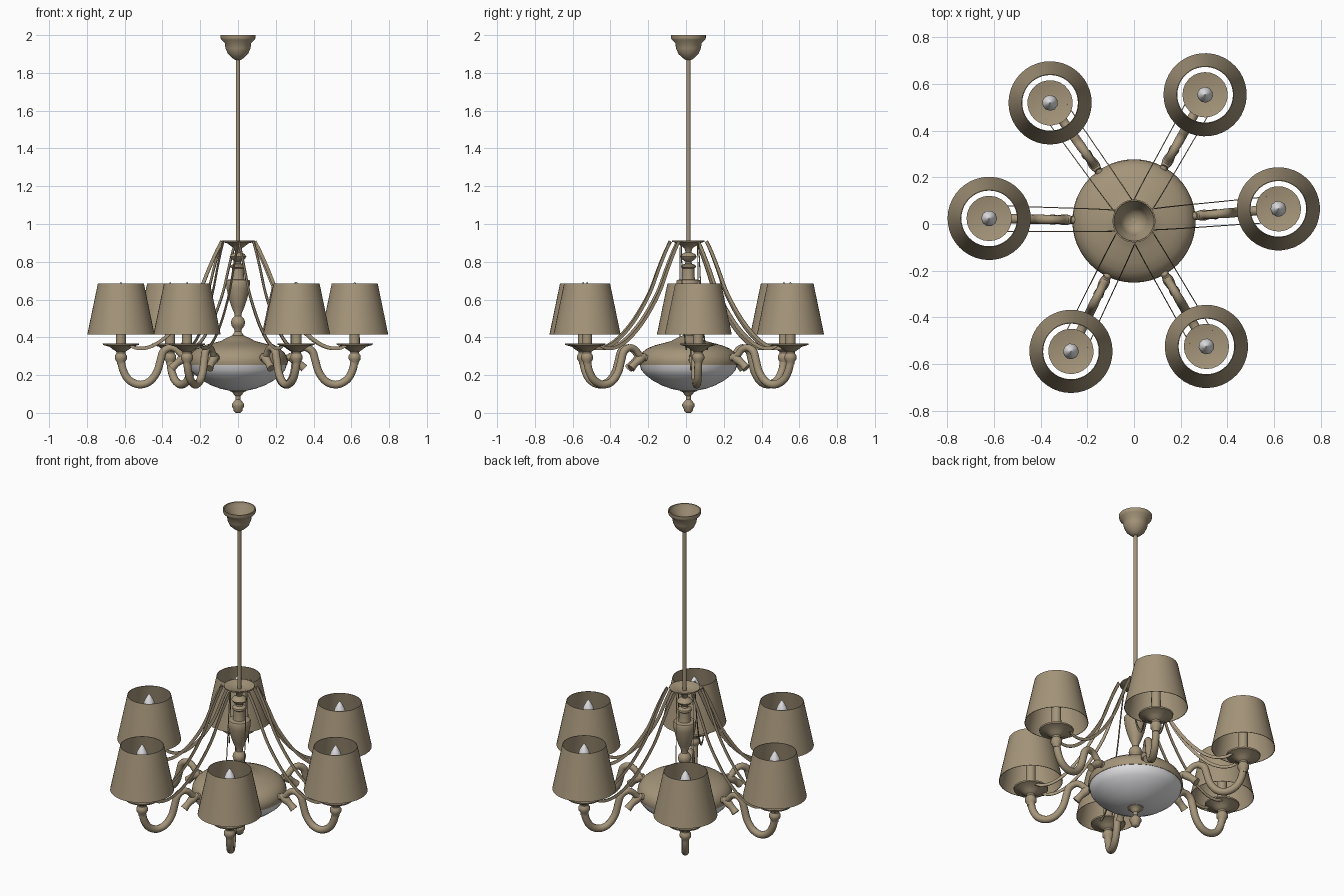
import bpy, math
from mathutils import Vector, Matrix

if "Cube" in bpy.data.objects:
    bpy.data.objects.remove(bpy.data.objects["Cube"])

CENTRE = Vector((0, 0.013, 0))
ARM_ANGLES = (4.8, 60.6, 125.4, 179, 244.2, 300)
ARM_R = 0.62


def material(name, rgb):
    m = bpy.data.materials.new(name)
    m.diffuse_color = (*rgb, 1)
    m.use_nodes = True
    m.node_tree.nodes["Principled BSDF"].inputs["Base Color"].default_value = m.diffuse_color
    return m


BRONZE = material("antique_bronze", (0.376, 0.301, 0.195))
GLASS = material("frosted_white", (0.80, 0.80, 0.82))


def add(name, mesh, angle=0.0):
    ob = bpy.data.objects.new(name, mesh)
    bpy.context.collection.objects.link(ob)
    ob.matrix_world = Matrix.Translation(CENTRE) @ Matrix.Rotation(math.radians(angle), 4, 'Z')
    return ob


def make_mesh(name, rings, mat, caps=True, wrap=False):
    n = len(rings[0])
    verts = [v for ring in rings for v in ring]
    faces = []
    last = len(rings) if wrap else len(rings) - 1
    for i in range(last):
        a, b = i * n, ((i + 1) % len(rings)) * n
        for j in range(n):
            k = (j + 1) % n
            faces.append((a + j, a + k, b + k, b + j))
    if caps and not wrap:
        faces.append(tuple(reversed(range(n))))
        faces.append(tuple(range(len(verts) - n, len(verts))))
    me = bpy.data.meshes.new(name)
    me.from_pydata(verts, [], faces)
    me.materials.append(mat)
    return me


def lathe(name, profile, mat, sides=32, x=0.0, caps=True, wrap=False):
    """Revolve (radius, z) points, listed bottom to top, about a vertical axis."""
    rings = [[(x + r * math.cos(2 * math.pi * j / sides), r * math.sin(2 * math.pi * j / sides), z)
              for j in range(sides)] for r, z in profile]
    return make_mesh(name, rings, mat, caps, wrap)


def smooth_path(pts, steps):
    """Catmull-Rom interpolation through tuples."""
    v = [Vector(p) for p in pts]
    v = [2 * v[0] - v[1]] + v + [2 * v[-1] - v[-2]]
    out = []
    for i in range(1, len(v) - 2):
        a, b, c, d = v[i - 1:i + 3]
        for s in range(steps):
            t = s / steps
            out.append(0.5 * (2 * b + (c - a) * t + (2 * a - 5 * b + 4 * c - d) * t * t
                              + (3 * b - a - 3 * c + d) * t ** 3))
    out.append(v[-2])
    return out


def sweep(name, pts, mat, sides=12, steps=5, lateral=None, offsets=(0, 0)):
    """Sweep along (r, z, half width) points lying in a vertical plane."""
    path = smooth_path(pts, steps)
    rings = []
    for i, p in enumerate(path):
        q, o = path[min(i + 1, len(path) - 1)], path[max(i - 1, 0)]
        t = Vector((q.x - o.x, q.y - o.y)).normalized()
        y = offsets[0] + (offsets[1] - offsets[0]) * i / (len(path) - 1)
        k = math.sqrt(2) if sides == 4 else 1
        ring = []
        for j in range(sides):
            a = 2 * math.pi * (j + 0.5) / sides
            u, w = k * p.z * math.cos(a), k * (lateral or p.z) * math.sin(a)
            ring.append((p.x - t.y * u, y + w, p.y + t.x * u))
        rings.append(ring)
    return make_mesh(name, rings, mat)


# Ceiling canopy (hollow) and rod
add("ceiling_canopy", lathe("ceiling_canopy", [
    (.013, 1.868), (.03, 1.878), (.053, 1.9), (.066, 1.93), (.07, 1.958), (.088, 1.975), (.092, 1.985),
    (.092, 2.0), (.086, 2.0), (.083, 1.983), (.064, 1.957), (.058, 1.93), (.04, 1.9), (.012, 1.89)], BRONZE))
add("hanging_rod", lathe("hanging_rod", [(.011, .86), (.011, 1.895)], BRONZE, 16))

# Crown dish and turned central column
add("crown_dish", lathe("crown_dish", [
    (.014, .85), (.022, .872), (.04, .885), (.055, .897), (.086, .906), (.086, .913),
    (.078, .913), (.05, .903), (.012, .895)], BRONZE))
column = [(.03, .395), (.028, .415), (.017, .43), (.02, .443), (.033, .46), (.038, .478), (.033, .496),
          (.019, .512), (.019, .525), (.034, .56), (.05, .61), (.061, .66), (.064, .697), (.06, .704),
          (.035, .707), (.032, .725), (.031, .765), (.04, .772), (.038, .782), (.018, .79), (.016, .80),
          (.036, .815), (.044, .827), (.036, .84), (.015, .85), (.014, .86)]
add("central_column", lathe("central_column", column, BRONZE))

# Central bowl: metal dome above, frosted glass below
add("bowl_dome", lathe("bowl_dome", [
    (.26, .253), (.264, .27), (.26, .295), (.245, .32), (.22, .34), (.18, .357), (.13, .37),
    (.09, .381), (.06, .397), (.03, .41)], BRONZE, 48))
add("glass_bowl", lathe("glass_bowl", [
    (.045, .118), (.09, .127), (.14, .145), (.19, .172), (.23, .203), (.25, .228), (.258, .254)], GLASS, 48))
add("bottom_finial", lathe("bottom_finial", [
    (.012, 0), (.022, .008), (.025, .022), (.033, .036), (.033, .047), (.022, .06), (.013, .07),
    (.014, .09), (.024, .1), (.03, .11), (.045, .116), (.048, .124)], BRONZE, 24))

# Parts repeated for each arm
arm = sweep("arm", [(.235, .285, .018), (.29, .3, .018), (.325, .335, .018), (.36, .345, .019),
                    (.395, .325, .021), (.41, .28, .021), (.43, .215, .021), (.47, .165, .021),
                    (.525, .15, .021), (.578, .175, .021), (.608, .225, .021), (.62, .28, .021)], BRONZE)
scroll = sweep("scroll", [(.265, .305, .015), (.295, .285, .024), (.325, .262, .019), (.352, .236, .023)],
               BRONZE, steps=4)
cup = lathe("cup", [
    (.02, .255), (.022, .27), (.032, .285), (.032, .302), (.023, .316), (.025, .325), (.045, .338),
    (.06, .35), (.095, .36), (.097, .368), (.06, .36), (.027, .358), (.026, .59)], BRONZE, 24, ARM_R)
bulb = lathe("bulb", [(.018, .585), (.031, .605), (.034, .625), (.026, .652), (.012, .677), (.002, .692)],
             GLASS, 10, ARM_R)
shade = lathe("shade", [(.178, .415), (.122, .685), (.119, .685), (.175, .415)],
              BRONZE, 40, ARM_R, wrap=True)
strand_pts = [(.085, .908, .009), (.115, .85, .009), (.155, .76, .009), (.21, .63, .009), (.30, .49, .009),
              (.39, .395, .009), (.465, .35, .009), (.53, .342, .009), (.575, .358, .007)]
strands = [sweep("strand", strand_pts, BRONZE, 4, 4, .002, (s * .045, s * .056)) for s in (-1, 1)]

for i, angle in enumerate(ARM_ANGLES, 1):
    add(f"arm_{i}", arm, angle)
    add(f"arm_scroll_{i}", scroll, angle)
    add(f"candle_cup_{i}", cup, angle)
    add(f"bulb_{i}", bulb, angle)
    add(f"lampshade_{i}", shade, angle)
    for side, mesh in zip(("right", "left"), strands):
        add(f"ribbon_strand_{side}_{i}", mesh, angle)

# Smooth the curved surfaces, keeping hard rims
done = set()
for ob in list(bpy.context.scene.objects):
    if ob.data.name in done:
        continue
    done.add(ob.data.name)
    import bmesh
    bm = bmesh.new()
    bm.from_mesh(ob.data)
    bmesh.ops.recalc_face_normals(bm, faces=bm.faces)
    for f in bm.faces:
        f.smooth = True
    for e in bm.edges:
        e.smooth = e.calc_face_angle(0) < math.radians(40)
    bm.to_mesh(ob.data)
    bm.free()
